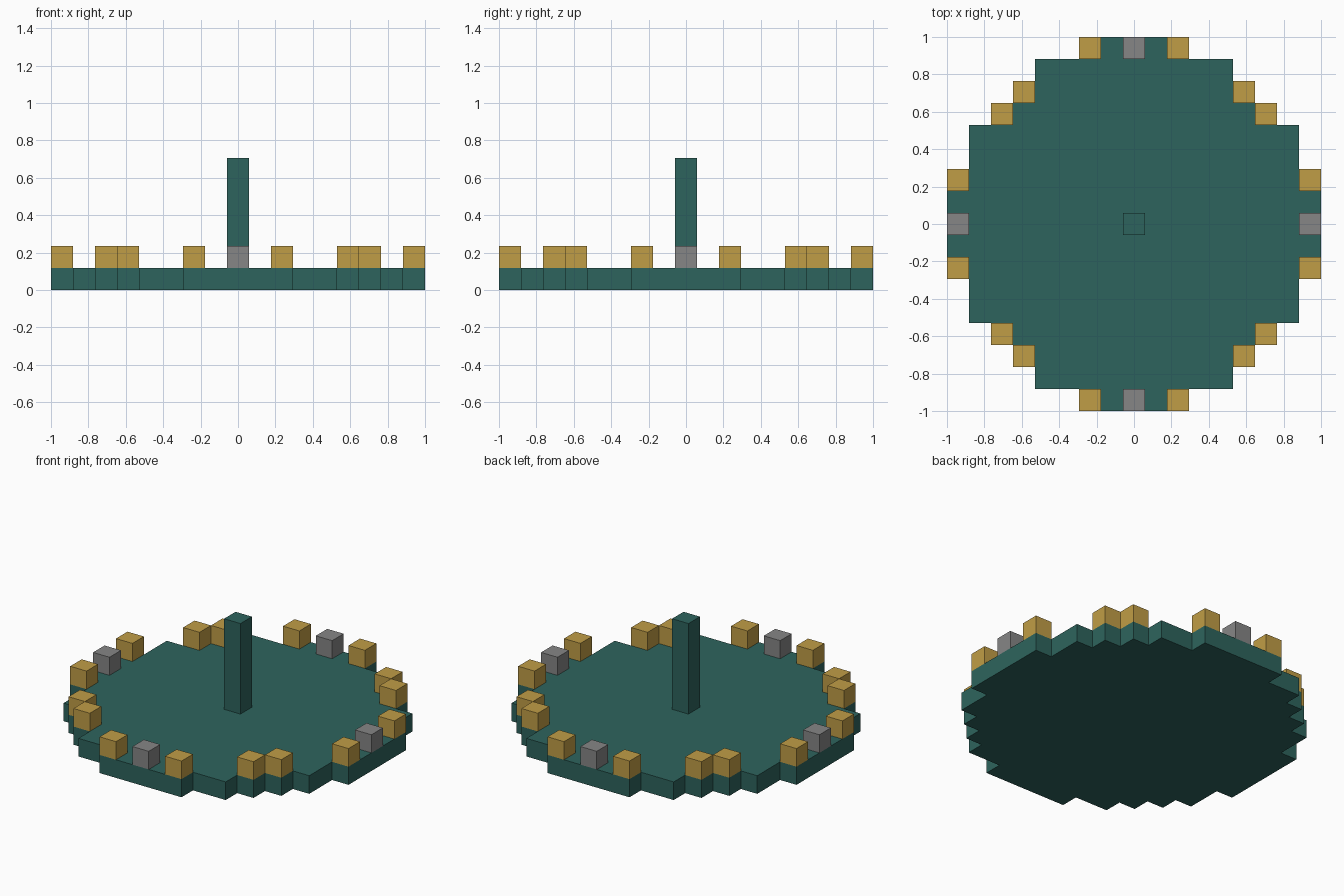
import bpy
import bmesh
from mathutils import Matrix, Vector

U = 2 / 17  # one block

cube = bpy.data.objects.get("Cube")
if cube:
    bpy.data.objects.remove(cube, do_unlink=True)


def material(name, rgb):
    mat = bpy.data.materials.new(name)
    mat.use_nodes = True
    mat.diffuse_color = (*rgb, 1)
    mat.node_tree.nodes["Principled BSDF"].inputs["Base Color"].default_value = (*rgb, 1)
    return mat


def finish(name, bm, mat):
    bmesh.ops.recalc_face_normals(bm, faces=bm.faces)
    mesh = bpy.data.meshes.new(name)
    bm.to_mesh(mesh)
    bm.free()
    mesh.materials.append(mat)
    bpy.context.collection.objects.link(bpy.data.objects.new(name, mesh))


def block(name, i, j, bottom, top, mat):
    """Box one block wide, at grid cell i, j, between two heights in blocks."""
    bm = bmesh.new()
    place = Matrix.Translation(Vector((i, j, (bottom + top) / 2)) * U)
    size = Matrix.Diagonal((U, U, (top - bottom) * U, 1))
    bmesh.ops.create_cube(bm, size=1, matrix=place @ size)
    finish(name, bm, mat)


teal = material("dark_teal", (0.027, 0.127, 0.110))
gold = material("gold", (0.527, 0.337, 0.061))
grey = material("grey", (0.238, 0.238, 0.238))

# Stepped round base: half width of each row, from the middle outwards
half_widths = [8, 8, 8, 7, 7, 6, 5, 4, 2]
right = []
for j in range(-8, 9):
    x = half_widths[abs(j)] + 0.5
    for point in ((x, j - 0.5), (x, j + 0.5)):
        if point not in right:
            right.append(point)
outline = right + [(-x, y) for x, y in reversed(right)]
bm = bmesh.new()
floor = bm.faces.new([bm.verts.new((x * U, y * U, 0)) for x, y in outline])
raised = bmesh.ops.extrude_face_region(bm, geom=[floor], use_keep_orig=True)["geom"]
bmesh.ops.translate(bm, vec=(0, 0, U), verts=[v for v in raised if isinstance(v, bmesh.types.BMVert)])
finish("base", bm, teal)

# Central pillar
block("pillar", 0, 0, 1, 6, teal)

# Rim blocks: grey at the four ends, gold pairs mirrored on all sides
for i, j in ((8, 0), (-8, 0), (0, 8), (0, -8)):
    block("grey_marker", i, j, 1, 2, grey)
for a, b in ((2, 8), (8, 2), (5, 6), (6, 5)):
    for sx in (1, -1):
        for sy in (1, -1):
            block("gold_marker", a * sx, b * sy, 1, 2, gold)
